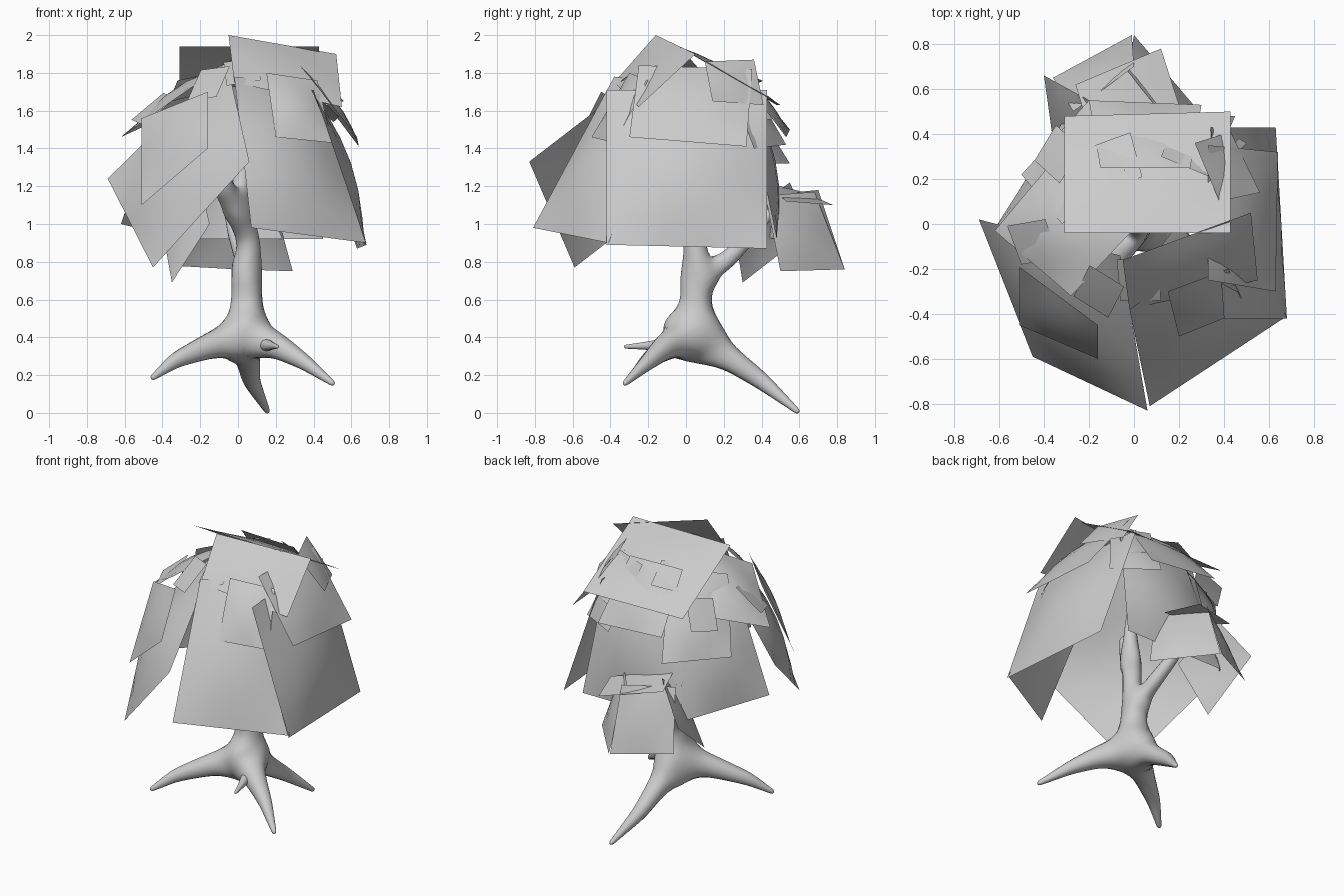
import bpy, math, random
from mathutils import Vector as V

random.seed(4)
DOME = V((0.0, 0.0, 1.05))
TUFT = V((-0.05, 0.5, 0.85))


def skin_tree(name, chains):
    """Merge tapering chains of (x, y, z, radius) into one smooth skinned mesh."""
    verts, edges, radii, index = [], [], [], {}
    for chain in chains:
        prev = None
        for p in chain:
            if p not in index:
                index[p] = len(verts)
                verts.append(p[:3])
                radii.append(p[3])
            if prev is not None:
                edges.append((prev, index[p]))
            prev = index[p]
    me = bpy.data.meshes.new(name)
    me.from_pydata(verts, edges, [])
    ob = bpy.data.objects.new(name, me)
    bpy.context.collection.objects.link(ob)
    skin = ob.modifiers.new("skin", 'SKIN')
    skin.use_smooth_shade = True
    for i, r in enumerate(radii):
        me.skin_vertices[0].data[i].radius = (r, r)
    me.skin_vertices[0].data[0].use_root = True
    ob.modifiers.new("smooth", 'SUBSURF').levels = 2
    ob.modifiers["smooth"].render_levels = 2


def card(name, corners, bulge=0.06, centre=DOME, n=6):
    """Straight-edged leaf card, bowed outwards in the middle."""
    a, b, c, d = [V(p) for p in corners]
    out = ((c - a).cross(d - b)).normalized()
    if out.dot((a + b + c + d) / 4 - centre) < 0:
        out = -out
    verts, faces = [], []
    for j in range(n + 1):
        v = j / n
        for i in range(n + 1):
            u = i / n
            p = a.lerp(b, u).lerp(d.lerp(c, u), v)
            verts.append(p + out * bulge * 16 * u * (1 - u) * v * (1 - v))
    for j in range(n):
        for i in range(n):
            k = j * (n + 1) + i
            faces.append((k, k + 1, k + n + 2, k + n + 1))
    me = bpy.data.meshes.new(name)
    me.from_pydata(verts, [], faces)
    me.shade_smooth()
    ob = bpy.data.objects.new(name, me)
    bpy.context.collection.objects.link(ob)


# Trunk, branches and roots
base, low = (0.04, 0.03, 0.40, 0.13), (0.045, 0.05, 0.55, 0.095)
fork, mid = (0.05, 0.055, 0.72, 0.075), (0.055, 0.05, 0.92, 0.065)
top = (0.0, -0.03, 1.08, 0.068)
skin_tree("trunk_and_roots", [
    [base, low, fork, mid, top, (-0.08, -0.15, 1.2, 0.06), (-0.1, -0.22, 1.38, 0.03)],
    [top, (0.03, 0.0, 1.3, 0.04), (0.02, 0.0, 1.55, 0.012)],
    [fork, (0.03, 0.22, 0.81, 0.05), (-0.02, 0.36, 0.96, 0.04), (-0.06, 0.48, 1.1, 0.02)],
    [base, (-0.14, -0.08, 0.36, 0.075), (-0.33, -0.2, 0.28, 0.045), (-0.46, -0.3, 0.18, 0.014)],
    [base, (0.2, -0.1, 0.36, 0.075), (0.35, -0.2, 0.27, 0.045), (0.51, -0.33, 0.15, 0.014)],
    [base, (0.05, 0.2, 0.31, 0.075), (0.07, 0.4, 0.17, 0.05), (0.16, 0.6, 0.0, 0.014)],
])
skin_tree("root_spur", [[(0.14, -0.1, 0.36, 0.04), (0.18, -0.22, 0.355, 0.022), (0.21, -0.33, 0.35, 0.01)]])

# Large skirt of the crown
card("crown_front_left", [(-0.69, 0.02, 1.24), (-0.45, -0.59, 0.77), (0.06, -0.83, 1.33), (-0.06, -0.14, 1.86)], 0.09)
card("crown_front_right", [(0.07, -0.81, 0.98), (0.68, -0.41, 0.90), (0.40, -0.08, 1.74), (-0.02, -0.38, 1.78)], 0.07)
card("crown_right", [(0.68, -0.42, 0.89), (0.63, 0.43, 0.87), (0.34, 0.43, 1.71), (0.40, -0.42, 1.71)], 0.09)
card("crown_back", [(0.45, 0.48, 0.92), (-0.30, 0.48, 0.92), (-0.2, 0.30, 1.74), (0.38, 0.32, 1.70)], 0.08)
card("crown_back_left", [(-0.62, -0.02, 1.0), (-0.30, 0.48, 0.92), (-0.08, 0.36, 1.72), (-0.40, 0.0, 1.64)], 0.07)

# Overlapping upper cards
card("leaf_top_back", [(-0.31, -0.04, 1.94), (0.43, -0.04, 1.94), (0.43, 0.5, 1.63), (-0.31, 0.48, 1.63)], 0.03)
card("leaf_top_front", [(-0.05, -0.16, 2.0), (0.52, 0.05, 1.9), (0.55, -0.25, 1.62), (-0.02, -0.38, 1.75)], 0.02)
card("leaf_right_upper", [(0.63, -0.3, 1.46), (0.64, 0.32, 1.41), (0.33, 0.35, 1.82), (0.33, -0.25, 1.84)], 0.04)
card("leaf_right_small", [(0.56, 0.14, 1.65), (0.43, 0.41, 1.63), (0.27, 0.36, 1.87), (0.38, 0.1, 1.86)], 0.01)
card("leaf_left_front", [(-0.51, -0.19, 1.56), (-0.16, -0.45, 1.70), (-0.16, -0.6, 1.40), (-0.51, -0.45, 1.1)], 0.03)
card("leaf_left_upper", [(-0.62, -0.03, 1.46), (-0.28, -0.32, 1.70), (0.02, 0.0, 1.90), (-0.36, 0.28, 1.58)], 0.06)
card("leaf_back_upper", [(-0.2, 0.55, 1.5), (0.3, 0.53, 1.46), (0.25, 0.25, 1.83), (-0.15, 0.25, 1.84)], 0.03)
card("leaf_back_left_upper", [(-0.5, 0.22, 1.32), (-0.2, 0.55, 1.32), (-0.04, 0.24, 1.82), (-0.32, 0.0, 1.76)], 0.05)
card("leaf_front_upper", [(0.2, -0.5, 1.46), (0.5, -0.38, 1.43), (0.42, -0.2, 1.76), (0.15, -0.3, 1.8)], 0.03)
card("leaf_back_right_upper", [(0.5, 0.36, 1.4), (0.22, 0.53, 1.42), (0.12, 0.3, 1.82), (0.36, 0.2, 1.82)], 0.03)

# Low tuft on the back branch
card("tuft_back_left", [(-0.01, 0.84, 0.76), (-0.36, 0.65, 0.78), (-0.27, 0.5, 1.16), (0.0, 0.7, 1.18)], 0.02, TUFT)
card("tuft_back_right", [(0.0, 0.84, 0.76), (0.29, 0.5, 0.75), (0.18, 0.42, 1.15), (-0.03, 0.68, 1.17)], 0.02, TUFT)
card("tuft_roof", [(0.12, 0.78, 1.1), (0.2, 0.53, 1.12), (-0.2, 0.42, 1.22), (-0.26, 0.62, 1.17)], 0, TUFT)
card("tuft_left", [(-0.40, 0.66, 0.97), (-0.35, 0.3, 0.69), (-0.15, 0.25, 1.0), (-0.2, 0.55, 1.22)], 0.02, TUFT)

# Small loose leaves scattered close over the dome
for i in range(8):
    t = i * 2.4
    e = math.radians(random.uniform(35, 68))
    n = V((math.cos(t) * math.cos(e), math.sin(t) * math.cos(e), math.sin(e)))
    c = V((0.0, 0.0, 1.1)) + V((n.x * 0.6, n.y * 0.6, n.z * 0.78))
    side = V((-n.y, n.x, 0)).normalized()
    up = n.cross(side)
    side = (side + n * random.uniform(-0.3, 0.3)) * 0.09
    up = (up + n * random.uniform(-0.3, 0.3)) * 0.11
    card("small_leaf", [c - side - up, c + side - up, c + side + up, c - side + up], 0.01, n=2)
